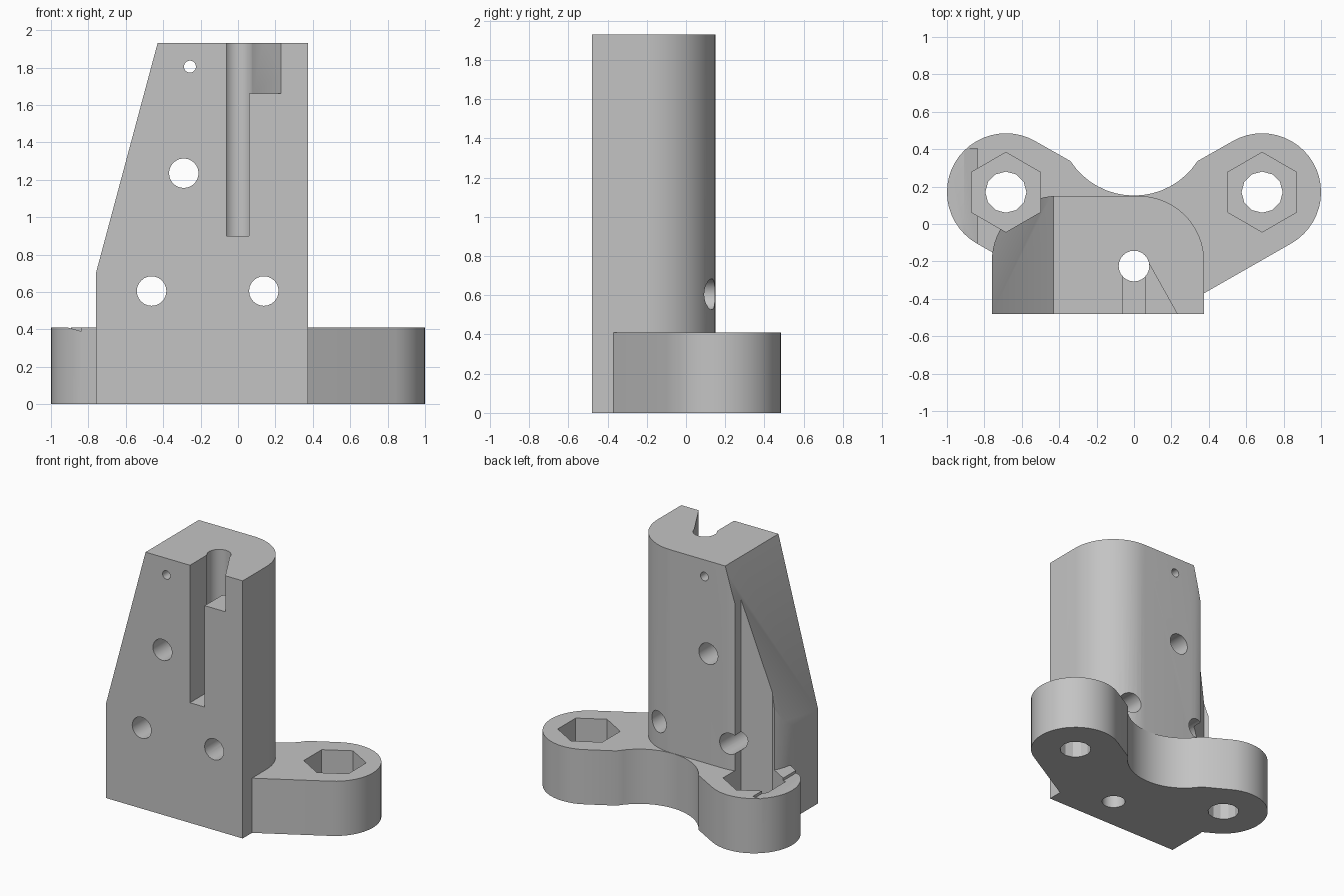
import bpy
from math import sin, cos, radians, pi
from mathutils import Matrix

cube = bpy.data.objects.get("Cube")
if cube:
    bpy.data.objects.remove(cube, do_unlink=True)

grey = bpy.data.materials.new("plain_grey")
grey.use_nodes = True
COLOUR = (0.55, 0.55, 0.55, 1)
grey.diffuse_color = COLOUR
grey.node_tree.nodes["Principled BSDF"].inputs["Base Color"].default_value = COLOUR


def arc(cx, cy, r, start, end, steps):
    """Points along an arc, angles in degrees."""
    angles = [radians(start + (end - start) * i / steps) for i in range(steps + 1)]
    return [(cx + r * cos(a), cy + r * sin(a)) for a in angles]


def ring(cx, cy, r, sides, turn=0):
    return arc(cx, cy, r, turn, turn + 360, sides)[:-1]


def prism(name, outline, low, high, along_y=False):
    """Extrude a counter-clockwise outline along z, or an (x, z) outline along y."""
    n = len(outline)
    verts = [(x, y, h) for h in (low, high) for x, y in outline]
    faces = [tuple(reversed(range(n))), tuple(range(n, 2 * n))]
    faces += [(i, (i + 1) % n, n + (i + 1) % n, n + i) for i in range(n)]
    mesh = bpy.data.meshes.new(name)
    mesh.from_pydata(verts, [], faces)
    if along_y:
        mesh.transform(Matrix.Rotation(pi / 2, 4, "X"))
    mesh.update()
    mesh.materials.append(grey)
    obj = bpy.data.objects.new(name, mesh)
    bpy.context.collection.objects.link(obj)
    return obj


def combine(target, other, operation):
    """Apply a boolean and discard the helper."""
    mod = target.modifiers.new("combine", "BOOLEAN")
    mod.operation, mod.solver, mod.object = operation, "EXACT", other
    bpy.ops.object.select_all(action="DESELECT")
    bpy.context.view_layer.objects.active = target
    target.select_set(True)
    bpy.ops.object.modifier_apply(modifier=mod.name)
    bpy.data.objects.remove(other, do_unlink=True)


LEFT, RIGHT, FRONT, BACK, TOP = -0.76, 0.375, -0.48, 0.15, 1.93
BASE_TOP, LOBE_X, LOBE_Y, LOBE_R = 0.41, 0.685, 0.17, 0.315

# Upright block with two rounded back corners
R = 0.35
plan = [(LEFT, FRONT), (RIGHT, FRONT)]
plan += arc(RIGHT - R, BACK - R, R, 0, 90, 16)
plan += arc(LEFT + R, BACK - R, R, 90, 180, 16)
bracket = prism("bracket", plan, 0, TOP)

# Sloping side of the upright
slope = prism("slope_cutter", [(LEFT, 0.7), (-0.43, TOP), (-0.376, 2.13), (-1, 2.13), (-1, 0.7)],
              -1, 1, True)
combine(bracket, slope, "DIFFERENCE")

# Base flange: two lobes joined by a concave back edge
half = [(0.3, -0.413)] + arc(LOBE_X, LOBE_Y, LOBE_R, -60, 120, 24)
half += arc(0, 0.557, 0.405, -33, -90, 8)
outline = half + [(-x, y) for x, y in reversed(half[:-1])]
combine(bracket, prism("base_flange", outline, 0, BASE_TOP), "UNION")

# Nut pockets and bolt holes in the lobes
for side in (-1, 1):
    x = side * LOBE_X
    combine(bracket, prism("nut_pocket", ring(x, LOBE_Y, 0.213, 6, 30), 0.18, 2.2), "DIFFERENCE")
    combine(bracket, prism("bolt_hole", ring(x, LOBE_Y, 0.11, 12), -0.1, 0.3), "DIFFERENCE")

# Shallow wedge groove on one lobe
groove = prism("groove", [(-0.91, BASE_TOP), (-0.837, 0.39), (-0.837, 0.45), (-0.91, 0.45)],
               -0.405, 0.4, True)
combine(bracket, groove, "DIFFERENCE")

# Holes from front to back: x, z, radius
for x, z, r in ((-0.257, 1.805, 0.032), (-0.29, 1.235, 0.079),
                (-0.462, 0.605, 0.079), (0.138, 0.605, 0.079)):
    combine(bracket, prism("cross_hole", ring(x, z, r, 24), -1, 1, True), "DIFFERENCE")

# Vertical bore, front slot and angled top recess
combine(bracket, prism("bore", ring(0, -0.225, 0.082, 24), -0.1, 2.2), "DIFFERENCE")
slot = [(-0.062, -0.6), (0.06, -0.6), (0.06, -0.225), (-0.062, -0.225)]
combine(bracket, prism("slot", slot, 0.9, 2.2), "DIFFERENCE")
recess = [(0, -0.6), (0.298, -0.6), (0.071, -0.195), (0, -0.225)]
combine(bracket, prism("recess", recess, 1.66, 2.2), "DIFFERENCE")

bpy.ops.object.shade_smooth_by_angle(angle=radians(25))
